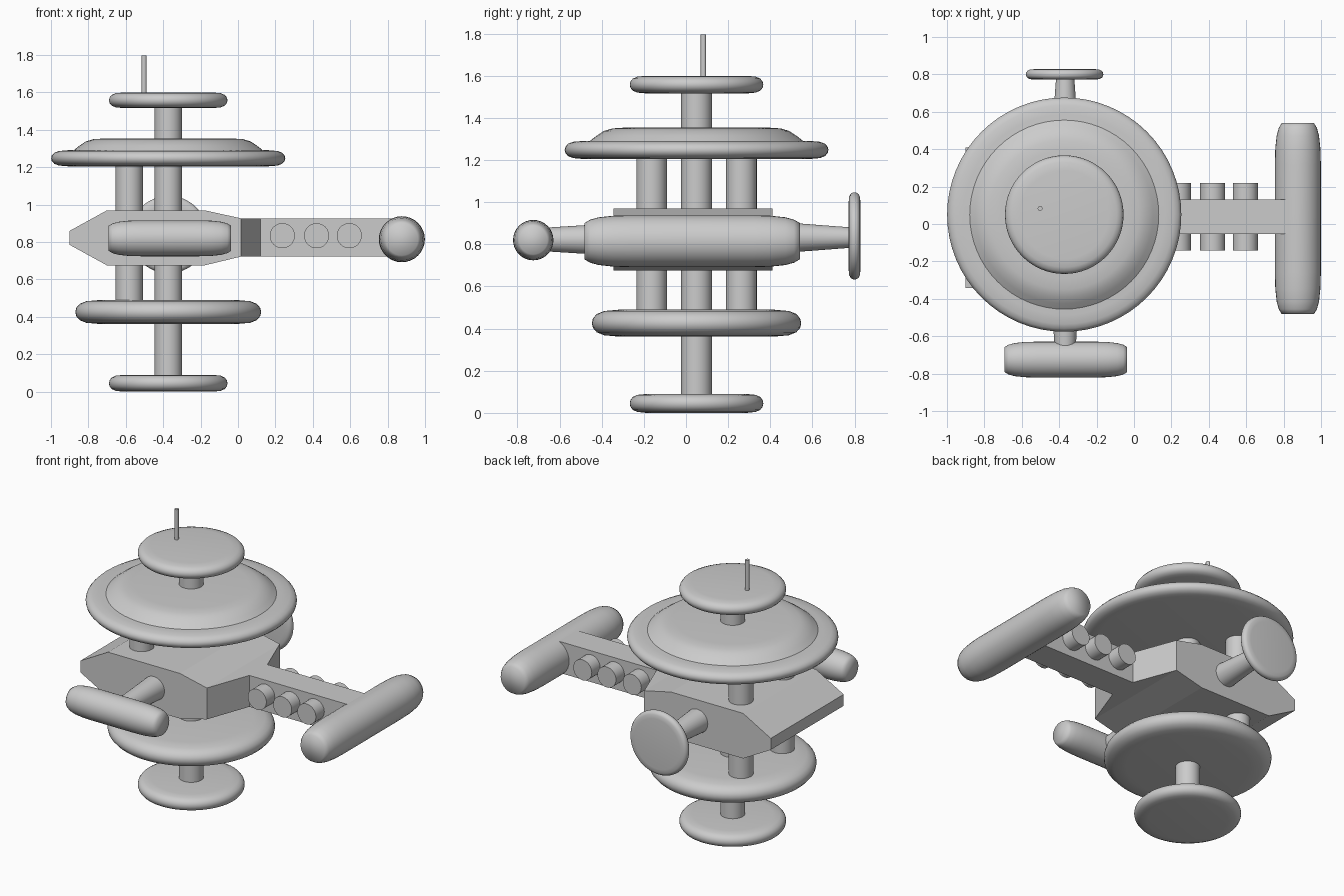
import bpy, bmesh, math
from mathutils import Matrix

if "Cube" in bpy.data.objects:
    bpy.data.objects.remove(bpy.data.objects["Cube"])

CX, CY = -0.373, 0.05          # main vertical axis
ROT = {
    'X': Matrix.Rotation(math.radians(90), 4, 'Y'),
    'Y': Matrix.Rotation(math.radians(-90), 4, 'X'),
    'Z': Matrix.Identity(4),
}


def finish(name, bm, smooth=0):
    bmesh.ops.recalc_face_normals(bm, faces=bm.faces)
    me = bpy.data.meshes.new(name)
    bm.to_mesh(me)
    bm.free()
    ob = bpy.data.objects.new(name, me)
    bpy.context.collection.objects.link(ob)
    if smooth:
        bpy.ops.object.select_all(action='DESELECT')
        ob.select_set(True)
        bpy.context.view_layer.objects.active = ob
        bpy.ops.object.shade_smooth_by_angle(angle=math.radians(smooth))
    return ob


def lathe(name, profile, loc, axis='Z', n=48, smooth=60):
    """Turn (radius, height) points round an axis and cap both ends."""
    bm = bmesh.new()
    rings = []
    for r, h in profile:
        rings.append([bm.verts.new((r * math.cos(2 * math.pi * i / n),
                                    r * math.sin(2 * math.pi * i / n), h))
                      for i in range(n)])
    for a, b in zip(rings, rings[1:]):
        for i in range(n):
            j = (i + 1) % n
            bm.faces.new((a[i], a[j], b[j], b[i]))
    bm.faces.new(rings[0])
    bm.faces.new(rings[-1])
    bm.transform(Matrix.Translation(loc) @ ROT[axis])
    return finish(name, bm, smooth)


def mirrored(half):
    """Complete a profile given from the top end down to its middle."""
    return half + [(r, -h) for r, h in reversed(half) if h > 0]


def disc(name, r, t, edge, loc, axis='Z'):
    half = [(r - edge, t), (r - edge * .45, t * .9), (r - edge * .18, t * .68),
            (r - edge * .04, t * .35), (r, 0)]
    return lathe(name, mirrored(half), loc, axis, 64)


def pod(name, r, length, loc, axis):
    h = length / 2
    half = [(r * .70, h), (r * .83, h - r * .22), (r * .92, h - r * .55),
            (r * .98, h - r * 1.1), (r, h - r * 1.8)]
    return lathe(name, mirrored(half), loc, axis, 32)


def rod(name, r0, r1, length, loc, axis='Z', n=32):
    return lathe(name, [(r0, 0), (r1, length)], loc, axis, n, 40)


# Faceted hull with side arm: rectangular sections lofted along x
sections = [(-0.90, -0.343, 0.41, 0.785, 0.86),
            (-0.70, -0.343, 0.41, 0.675, 0.97),
            (-0.18, -0.343, 0.41, 0.675, 0.97),
            (0.015, -0.343, 0.41, 0.722, 0.927),
            (0.12, -0.054, 0.132, 0.722, 0.927),
            (0.85, -0.054, 0.132, 0.722, 0.927)]
bm = bmesh.new()
loops = [[bm.verts.new((x, y, z)) for y, z in
          ((y0, z0), (y1, z0), (y1, z1), (y0, z1))]
         for x, y0, y1, z0, z1 in sections]
for a, b in zip(loops, loops[1:]):
    for i in range(4):
        j = (i + 1) % 4
        bm.faces.new((a[i], a[j], b[j], b[i]))
bm.faces.new(loops[0])
bm.faces.new(loops[-1])
finish("hull_and_arm", bm)

# Vertical columns
rod("central_column", 0.073, 0.073, 1.50, (CX, CY, 0.05))
for side, name in ((-1, "front_pillar"), (1, "back_pillar")):
    rod(name, 0.073, 0.073, 0.82, (-0.582, CY + side * 0.213, 0.43))

# Stacked discs, bottom to top
disc("bottom_disc", 0.317, 0.045, 0.08, (CX, CY, 0.045))
disc("lower_disc", 0.497, 0.064, 0.13, (CX, CY, 0.426))
disc("main_saucer", 0.626, 0.043, 0.09, (CX, CY, 1.248))
lathe("saucer_dome", [(0.50, 1.25), (0.513, 1.285), (0.475, 1.315),
                      (0.44, 1.338), (0.40, 1.35), (0.34, 1.354)],
      (CX, CY, 0), 'Z', 64)
disc("top_disc", 0.317, 0.042, 0.08, (CX, CY, 1.558))
rod("antenna", 0.013, 0.013, 0.235, (-0.502, 0.083, 1.562), n=16)

# Cylinders crossing the arm
for i, x in enumerate((0.237, 0.42, 0.595)):
    rod(f"arm_cylinder_{i + 1}", 0.067, 0.067, 0.36, (x, -0.141, 0.834), 'Y')

# Long pod at the arm end, short pod at the front
pod("arm_end_pod", 0.123, 1.022, (0.876, 0.029, 0.815), 'Y')
pod("front_pod", 0.096, 0.655, (-0.364, -0.725, 0.82), 'X')

# Tapered stalks and the rear dish
rod("front_stalk", 0.056, 0.079, 0.37, (-0.368, -0.67, 0.823), 'Y')
rod("rear_stalk", 0.079, 0.047, 0.42, (-0.368, 0.38, 0.832), 'Y')
disc("rear_dish", 0.207, 0.028, 0.045, (-0.371, 0.80, 0.84), 'Y')
